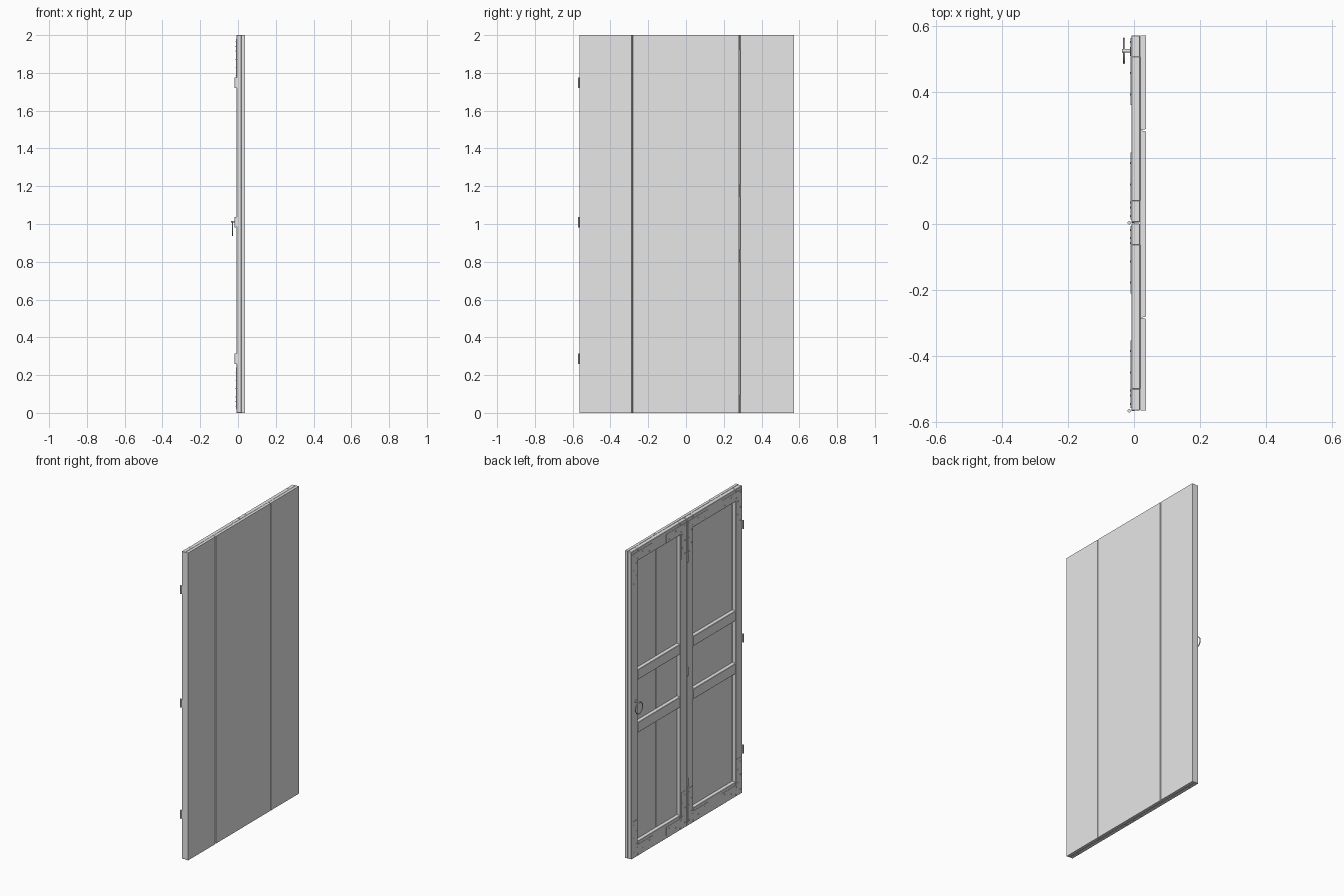
import bpy, bmesh, math
from mathutils import Vector

cube = bpy.data.objects.get("Cube")
if cube:
    bpy.data.objects.remove(cube, do_unlink=True)

grey = bpy.data.materials.new("plain_grey")
grey.use_nodes = True
grey.diffuse_color = (0.8, 0.8, 0.8, 1)
grey.node_tree.nodes["Principled BSDF"].inputs["Base Color"].default_value = (0.8, 0.8, 0.8, 1)


def finish(name, bm, smooth=False):
    bmesh.ops.recalc_face_normals(bm, faces=bm.faces)
    mesh = bpy.data.meshes.new(name)
    for f in bm.faces:
        f.smooth = smooth
    bm.to_mesh(mesh)
    bm.free()
    mesh.materials.append(grey)
    obj = bpy.data.objects.new(name, mesh)
    bpy.context.collection.objects.link(obj)
    return obj


def box(name, x, y, z, bevel=0.0):
    """Box between (low, high) pairs, with optional chamfered edges."""
    bm = bmesh.new()
    bmesh.ops.create_cube(bm, size=1)
    for v in bm.verts:
        v.co = Vector([(p[0] + p[1]) / 2 + c * (p[1] - p[0]) for p, c in zip((x, y, z), v.co)])
    obj = finish(name, bm)
    if bevel:
        mod = obj.modifiers.new("chamfer", "BEVEL")
        mod.width = bevel
        mod.segments = 1
    return obj


def prism(name, outline, height):
    """Extrude an (x, y) outline up from the ground."""
    bm = bmesh.new()
    face = bm.faces.new([bm.verts.new((px, py, 0)) for px, py in outline])
    ext = bmesh.ops.extrude_face_region(bm, geom=[face])
    for v in ext["geom"]:
        if isinstance(v, bmesh.types.BMVert):
            v.co.z = height
    return finish(name, bm)


def rod(name, centre, radius, length, axis):
    bm = bmesh.new()
    bmesh.ops.create_cone(bm, cap_ends=True, segments=16, radius1=radius, radius2=radius, depth=length)
    turn = Vector((0, 0, 1)).rotation_difference(Vector(axis)).to_matrix()
    for v in bm.verts:
        v.co = turn @ v.co + Vector(centre)
    obj = finish(name, bm, True)
    for f in obj.data.polygons:
        f.use_smooth = len(f.vertices) == 4
    return obj


FRONT, BACK, FACE = -0.008, 0.018, 0.037

# Boards: three wide planks with grooves open to the outer face
joints = [-0.565, -0.284, 0.284, 0.572]
slit = [0, 0.0005, 0.001, 0]
for i, name in enumerate(("hinge_side_plank", "middle_plank", "handle_side_plank")):
    lo, hi = joints[i] + slit[i], joints[i + 1] - slit[i + 1]
    a = 0.003 if i > 0 else 0
    b = 0.003 if i < 2 else 0
    prism(name, [(0.019, lo), (0.024, lo), (FACE, lo + a), (FACE, hi - b), (0.024, hi), (0.019, hi)], 2)

# Two framed leaves, each with stiles, rails and corner straps
rails = {"bottom": (0, 0.095), "lower_middle": (0.80, 0.867),
         "upper_middle": (1.145, 1.21), "top": (1.92, 2)}
STILE = 0.066


def rivets(name, points):
    bm = bmesh.new()
    for y, z in points:
        made = bmesh.ops.create_uvsphere(bm, u_segments=8, v_segments=6, radius=0.004)
        for v in made["verts"]:
            v.co = Vector((v.co.x * 0.8 + FRONT - 0.0015, v.co.y + y, v.co.z + z))
    finish(name, bm, True)


def corner_strap(name, y, dy, z, dz):
    """L-shaped strap starting at a leaf corner and running inward."""
    def span(origin, sign, near, far):
        return tuple(sorted((origin + sign * near, origin + sign * far)))
    x = (FRONT - 0.002, FRONT + 0.001)
    box(name + "_strap_across", x, span(y, dy, 0.008, 0.212), span(z, dz, 0.02, 0.075))
    box(name + "_strap_upright", x, span(y, dy, 0.008, 0.058), span(z, dz, 0.075, 0.24))
    spots = [(0.02, 0.035), (0.06, 0.06), (0.115, 0.035), (0.18, 0.06),
             (0.045, 0.085), (0.02, 0.13), (0.045, 0.17), (0.02, 0.215)]
    rivets(name + "_rivets", [(y + dy * u, z + dz * v) for u, v in spots])


for leaf, (lo, hi) in {"handle_leaf": (0.005, 0.572), "hinge_leaf": (-0.565, 0.002)}.items():
    box(leaf + "_low_y_stile", (FRONT, BACK), (lo, lo + STILE), (0, 2), 0.002)
    box(leaf + "_high_y_stile", (FRONT, BACK), (hi - STILE, hi), (0, 2), 0.002)
    for rail, z in rails.items():
        box(f"{leaf}_{rail}_rail", (FRONT, BACK + 0.001), (lo + STILE - 0.002, hi - STILE + 0.002), z, 0.002)
    for end, z, dz in (("bottom", 0, 1), ("top", 2, -1)):
        corner_strap(f"{leaf}_{end}_low_y", lo, 1, z, dz)
        corner_strap(f"{leaf}_{end}_high_y", hi, -1, z, dz)

# Hinge barrels on the outer edge and between the leaves
for place, y in (("edge", -0.566), ("middle", 0.0035)):
    for level, z in (("bottom", 0.287), ("centre", 1.01), ("top", 1.748)):
        rod(f"{place}_{level}_hinge", (-0.0145, y, z), 0.005, 0.055, (0, 0, 1))
        box(f"{place}_{level}_hinge_leaf", (-0.0145, 0), (y - 0.001, y + 0.001), (z - 0.027, z + 0.027))

# Ring handle hanging from a short spindle
rod("handle_spindle", (-0.021, 0.525, 1.012), 0.005, 0.032, (1, 0, 0))
rod("handle_rose", (-0.0095, 0.525, 1.012), 0.012, 0.004, (1, 0, 0))
bpy.ops.mesh.primitive_torus_add(location=(-0.03, 0.525, 0.975), rotation=(0, math.pi / 2, 0),
                                 major_radius=0.037, minor_radius=0.003,
                                 major_segments=32, minor_segments=8)
ring = bpy.context.object
ring.name = "handle_ring"
ring.data.materials.append(grey)
bpy.ops.object.shade_smooth()
